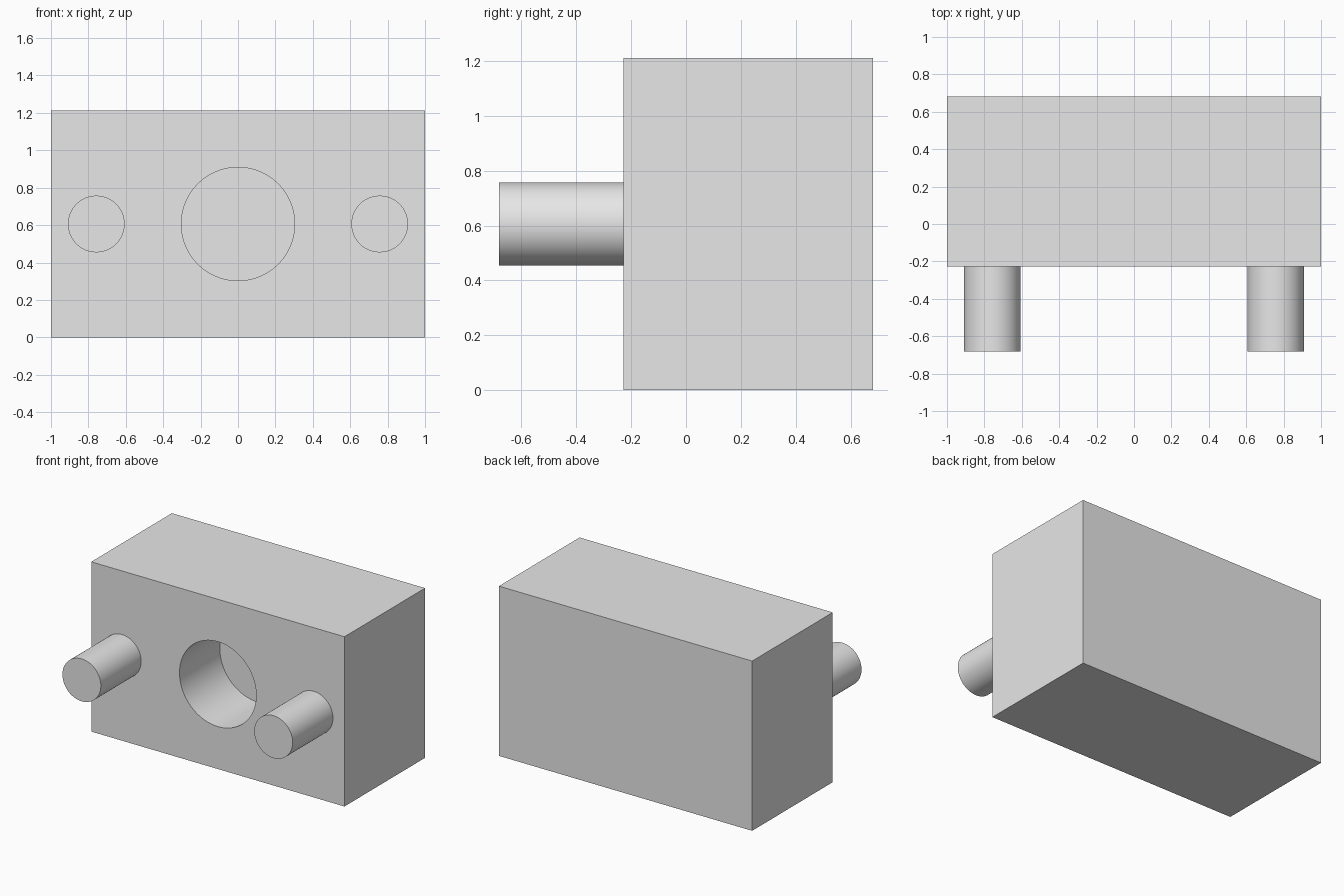
import bpy
import math

if "Cube" in bpy.data.objects:
    bpy.data.objects.remove(bpy.data.objects["Cube"], do_unlink=True)

# Proportions
U = 2 / 13.2                       # peg radius
WIDTH, DEPTH, HEIGHT = 2.0, 6 * U, 8 * U
PEG_LENGTH = 3 * U
BACK = (DEPTH + PEG_LENGTH) / 2
FRONT = BACK - DEPTH
MID = HEIGHT / 2

grey = bpy.data.materials.new("light grey")
grey.use_nodes = True
colour = (0.8, 0.8, 0.8, 1)
grey.diffuse_color = colour
grey.node_tree.nodes["Principled BSDF"].inputs["Base Color"].default_value = colour


def rod(name, x, y0, y1, radius):
    """Cylinder lying along y between y0 and y1."""
    bpy.ops.mesh.primitive_cylinder_add(
        vertices=96, radius=radius, depth=y1 - y0,
        location=(x, (y0 + y1) / 2, MID), rotation=(math.pi / 2, 0, 0))
    ob = bpy.context.object
    ob.name = name
    ob.data.materials.append(grey)
    bpy.ops.object.shade_smooth_by_angle(angle=math.radians(30))
    return ob


# Block
bpy.ops.mesh.primitive_cube_add(size=1, location=(0, (FRONT + BACK) / 2, MID))
block = bpy.context.object
block.name = "block"
block.scale = (WIDTH, DEPTH, HEIGHT)
bpy.ops.object.transform_apply(location=False, rotation=False, scale=True)
block.data.materials.append(grey)

# Blind round hole in the front
cutter = rod("hole_cutter", 0, FRONT - U, FRONT + PEG_LENGTH, 2 * U)
cutter.hide_render = True
cut = block.modifiers.new("hole", "BOOLEAN")
cut.operation = "DIFFERENCE"
cut.solver = "EXACT"
cut.object = cutter
bpy.ops.object.select_all(action="DESELECT")
block.select_set(True)
bpy.context.view_layer.objects.active = block
bpy.ops.object.modifier_apply(modifier=cut.name)
bpy.data.objects.remove(cutter, do_unlink=True)
bpy.ops.object.shade_smooth_by_angle(angle=math.radians(30))

# Pegs either side of the hole
for name, side in (("left_peg", 1), ("right_peg", -1)):
    rod(name, side * 5 * U, FRONT - PEG_LENGTH, FRONT, U)
